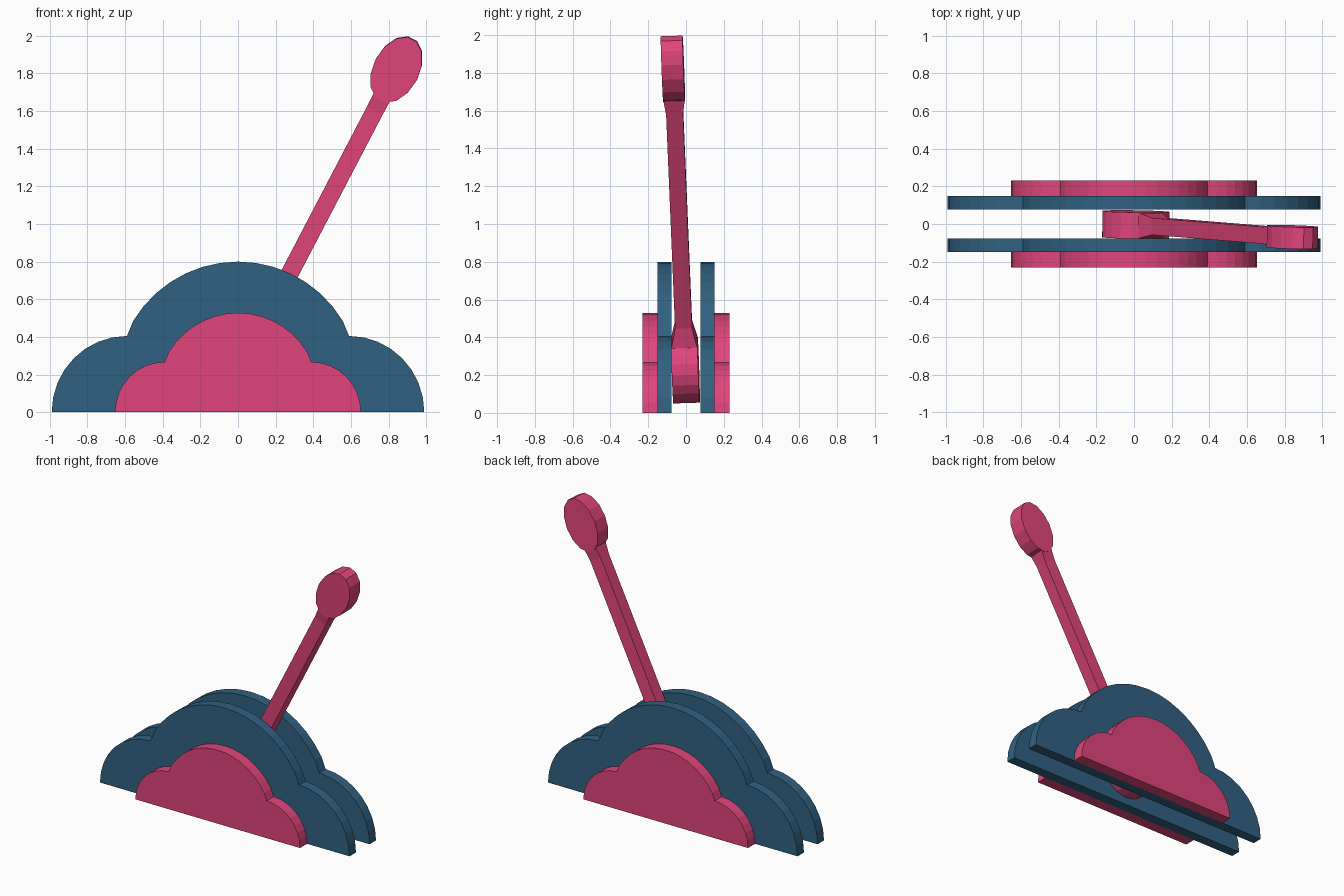
import bpy, bmesh
from math import sin, cos, pi, atan2
from mathutils import Vector, Matrix

if "Cube" in bpy.data.objects:
    bpy.data.objects.remove(bpy.data.objects["Cube"])


def material(name, rgb):
    m = bpy.data.materials.new(name)
    m.diffuse_color = (*rgb, 1)
    m.use_nodes = True
    m.node_tree.nodes["Principled BSDF"].inputs["Base Color"].default_value = m.diffuse_color
    return m


BLUE = material("blue", (0.03, 0.12, 0.22))
PINK = material("pink", (0.75, 0.06, 0.2))


def loft(name, rings, mat, matrix=Matrix()):
    """Closed solid through successive rings of equal point count."""
    bm = bmesh.new()
    loops = [[bm.verts.new(matrix @ Vector(p)) for p in r] for r in rings]
    n = len(loops[0])
    for a, b in zip(loops, loops[1:]):
        for i in range(n):
            j = (i + 1) % n
            bm.faces.new((a[i], a[j], b[j], b[i]))
    bm.faces.new(loops[0])
    bm.faces.new(loops[-1])
    bmesh.ops.recalc_face_normals(bm, faces=bm.faces)
    me = bpy.data.meshes.new(name)
    bm.to_mesh(me)
    bm.free()
    me.materials.append(mat)
    ob = bpy.data.objects.new(name, me)
    bpy.context.collection.objects.link(ob)
    return ob


def slab(name, outline, y0, y1, mat, matrix=Matrix()):
    return loft(name, [[(x, y, z) for x, z in outline] for y in (y0, y1)], mat, matrix)


# Cloud outline: a side lobe, the central dome, and the mirrored lobe
lobe = [(0.59 + 0.4 * cos(a), 0.405 * sin(a)) for a in (pi / 2 * i / 8 for i in range(9))]
start = atan2(0.25, 0.6)
dome = [(0.65 * cos(a), 0.15 + 0.65 * sin(a))
        for a in (start + (pi - 2 * start) * i / 16 for i in range(1, 16))]
cloud = lobe + dome + [(-x, z) for x, z in reversed(lobe)]
small_cloud = [(x * 0.66, z * 0.66) for x, z in cloud]

# Side plates with smaller raised plates outside
for side, s in (("front", -1), ("back", 1)):
    slab(side + "_plate", cloud, s * 0.077, s * 0.15, BLUE)
    slab(side + "_inner_panel", small_cloud, s * 0.15, s * 0.23, PINK)

# Lever frame: local z runs along the leaning arm
d = Vector((0.463, -0.037, 0.886)).normalized()
p = Vector((0.886, 0, -0.463)).normalized()
n = d.cross(p).normalized()
p = n.cross(d)
frame = Matrix((p, n, d)).transposed().to_4x4()
frame.translation = (0.01, -0.003, 0.23)


def oval(rx, rz, cz, sides):
    return [(rx * cos(2 * pi * i / sides), cz + rz * sin(2 * pi * i / sides))
            for i in range(sides)]


# Pivot hub, arm flaring at both ends, and paddle handle
slab("lever_hub", oval(0.18, 0.18, 0, 20), -0.07, 0.07, PINK, frame)
sections = [(0.12, 0.1, 0.068), (0.165, 0.07, 0.068), (0.27, 0.047, 0.045),
            (1.55, 0.047, 0.045), (1.635, 0.048, 0.057)]
loft("lever_arm", [[(-w, -t, s), (w, -t, s), (w, t, s), (-w, t, s)] for s, w, t in sections],
     PINK, frame)
slab("lever_handle", oval(0.123, 0.187, 1.797, 14), -0.058, 0.058, PINK, frame)
